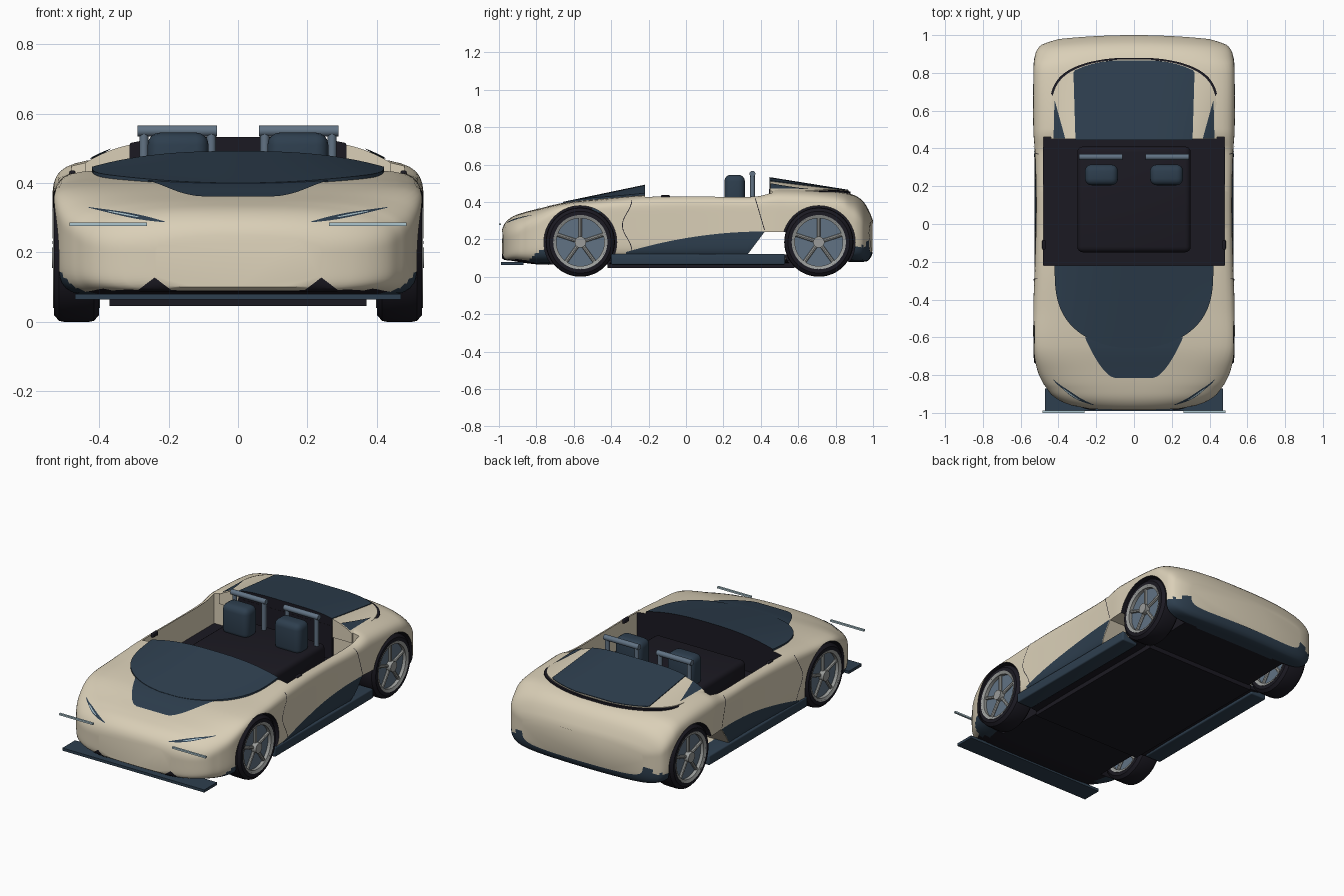
import bpy, bmesh, math
from mathutils import Vector, Matrix
from mathutils.bvhtree import BVHTree

if bpy.data.objects.get("Cube"):
    bpy.data.objects.remove(bpy.data.objects["Cube"])
COLOURS = {"cream": (.7, .625, .475), "slate": (.027, .049, .077), "black": (.011, .01, .016),
           "steel_blue": (.12, .17, .23), "pale_blue": (.42, .57, .63), "grey": (.32, .33, .32)}
MATS, parts = [], []
for name, rgb in COLOURS.items():
    m = bpy.data.materials.new(name)
    m.use_nodes = True
    m.diffuse_color = (*rgb, 1)
    m.node_tree.nodes["Principled BSDF"].inputs["Base Color"].default_value = (*rgb, 1)
    MATS.append(m)
CREAM, SLATE, BLACK, STEEL, PALE, GREY = range(6)
X, Y, Z = Vector((1, 0, 0)), Vector((0, 1, 0)), Vector((0, 0, 1))

def finish(bm, name, mat=0, rule=None):
    """Turn a bmesh into a named object, coloured whole or by a rule on faces."""
    bmesh.ops.recalc_face_normals(bm, faces=bm.faces)
    mesh = bpy.data.meshes.new(name)
    bm.to_mesh(mesh)
    bm.free()
    for m in MATS:
        mesh.materials.append(m)
    for p in mesh.polygons:
        p.material_index = rule(p.center, p.normal) if rule else mat
    ob = bpy.data.objects.new(name, mesh)
    bpy.context.collection.objects.link(ob)
    parts.append(ob)
    return ob

def box(name, lo, hi, mat, bevel=0):
    bm, lo, hi = bmesh.new(), Vector(lo), Vector(hi)
    bmesh.ops.create_cube(bm, matrix=Matrix.Translation((lo + hi) / 2) @ Matrix.Diagonal((*(hi - lo), 1)))
    if bevel:
        bmesh.ops.bevel(bm, geom=bm.edges[:], offset=bevel, segments=4, profile=.5, affect='EDGES')
    return finish(bm, name, mat)

def add_rod(bm, a, b, r, sides=16):
    a, b = Vector(a), Vector(b)
    mtx = Matrix.Translation((a + b) / 2) @ (b - a).to_track_quat('Z', 'Y').to_matrix().to_4x4()
    bmesh.ops.create_cone(bm, cap_ends=True, segments=sides, radius1=r, radius2=r,
                          depth=(b - a).length, matrix=mtx)

def skin(bm, rings, closed=False):
    """Bridge equal rings of vertices."""
    for p, q in zip(rings, rings[1:] + rings[:1] if closed else rings[1:]):
        for j in range(len(p)):
            k = (j + 1) % len(p)
            bm.faces.new((p[j], p[k], q[k], q[j]))

# Body sections: y, half width, bottom, widest height, top, roundness
KEYS = [(-.985, .24, .1, .2, .25, 2.5), (-.97, .34, .09, .2, .285, 2.5),
        (-.93, .42, .085, .21, .32, 2.7), (-.87, .465, .075, .23, .343, 3),
        (-.78, .51, .065, .26, .366, 4), (-.65, .533, .065, .29, .396, 7.5),
        (-.45, .533, .065, .29, .418, 7.5), (-.2, .525, .07, .28, .44, 8),
        (.1, .518, .07, .28, .44, 9), (.38, .525, .07, .29, .442, 8),
        (.5, .533, .07, .31, .476, 5.5), (.8, .533, .08, .31, .457, 5),
        (.9, .525, .08, .29, .436, 3.4), (.95, .51, .08, .28, .40, 3),
        (.98, .48, .09, .26, .35, 3), (1.0, .4, .13, .25, .3, 3)]

def section(y):
    """Smoothly interpolate the section values at y."""
    k = max(i for i in range(len(KEYS) - 1) if KEYS[i][0] <= y + 1e-6)
    a, b, p, q = KEYS[k], KEYS[k + 1], KEYS[max(k - 1, 0)], KEYS[min(k + 2, len(KEYS) - 1)]
    h = b[0] - a[0]
    t = (y - a[0]) / h
    for c in range(1, 6):
        m0, m1 = (b[c] - p[c]) / (b[0] - p[0]) * h, (q[c] - a[c]) / (q[0] - a[0]) * h
        yield ((2*t**3 - 3*t**2 + 1) * a[c] + (t**3 - 2*t**2 + t) * m0
               + (3*t**2 - 2*t**3) * b[c] + (t**3 - t**2) * m1)

def body_ring(bm, y, count=104):
    w, zb, zm, zt, n = section(y)
    verts = []
    for a in (math.tau * i / count for i in range(count)):
        c, s = math.cos(a), math.sin(a)
        e = n if s >= 0 else 7
        r = (abs(c) ** e + abs(s) ** e) ** (-1 / e)
        bow = (max(0, -y - .85) - max(0, y - .85)) * .22 * (c * r * w / .5) ** 2
        verts.append(bm.verts.new((c * r * w, y + bow, zm + s * r * (zt - zm if s >= 0 else zm - zb))))
    return verts

bm = bmesh.new()
rings = [body_ring(bm, -.985 + 1.985 * i / 160) for i in range(161)]
skin(bm, rings)
bm.faces.new(rings[0])
bm.faces.new(rings[-1])
body = finish(bm, "body_shell", CREAM)

# Cutters: cockpit, gap ahead of the rear wheels, wheel wells
AXLES, WHEEL_Z, SIDES = (-.565, .71), .185, ((1, "left"), (-1, "right"))
cutters = [box("cockpit_cutter", (-.48, -.22, .27), (.48, .46, .8), BLACK)]
bm = bmesh.new()
skin(bm, [[bm.verts.new((x, y, z)) for y, z in ((.33, .12), (.42, .24), (.56, .24), (.56, .12))] for x in (-.7, .7)])
bmesh.ops.holes_fill(bm, edges=bm.edges)
cutters.append(finish(bm, "gap_cutter", BLACK))
for y in AXLES:
    for s, side in SIDES:
        bm = bmesh.new()
        add_rod(bm, (s * .36, y, WHEEL_Z), (s * .7, y, WHEEL_Z), .195, 56)
        cutters.append(finish(bm, "well_cutter", BLACK))
bpy.context.view_layer.objects.active = body
for c in cutters:
    mod = body.modifiers.new("cut", 'BOOLEAN')
    mod.operation, mod.solver, mod.object = 'DIFFERENCE', 'EXACT', c
    bpy.ops.object.modifier_apply(modifier=mod.name)
    parts.remove(c)
    bpy.data.objects.remove(c)

def body_rule(c, n):
    x, y, z = abs(c.x), c.y, c.z
    if x > .355 and any(math.hypot(y - a, z - WHEEL_Z) < .1954 for a in AXLES):
        return BLACK                                   # wheel wells
    if x < .481 and -.221 < y < .455 and z > .26 and abs(n.x) < .7:
        return BLACK                                   # cockpit floor and front
    if y > .88 and z < (.182 + .012 * math.cos(16 * x) if x < .45 else .165):
        return SLATE                                   # rear bumper
    if -.86 < y < -.7 and x > .4 and z < .08 + .7 * (y + .86):
        return SLATE                                   # front corners
    return BLACK if n.z < -.92 and z < .14 else CREAM  # underside

for p in body.data.polygons:
    p.material_index = body_rule(p.center, p.normal)

def canopy(name, y0, y1, width, height, base, rule):
    """Domed panel with a skirt that sinks into the body."""
    bm = bmesh.new()
    bmesh.ops.create_grid(bm, x_segments=48, y_segments=40, size=1)
    for v in bm.verts:
        y = y0 + (y1 - y0) * (v.co.y + 1) / 2
        x = v.co.x * width(y)
        v.co = (x, y, height(x, y))
    for g in bmesh.ops.extrude_face_region(bm, geom=bm.faces[:])["geom"]:
        if isinstance(g, bmesh.types.BMVert):
            g.co.z = base
    return finish(bm, name, rule=rule)

# Windscreen, rear buttresses, their dark seal and the rear deck
screen = lambda y: (y + .66) / .44
canopy("windscreen", -.657, -.22, lambda y: .42 * math.sqrt(1 - (1 - screen(y)) ** 3),
       lambda x, y: .4 + .092 * screen(y) - .045 * screen(y) * abs(x / .42) ** 2.6, .34,
       lambda c, n: BLACK if n.y > .5 or n.z < -.5 else SLATE)
deck = lambda y: (.874 - y) / .424
deck_width = lambda y: .44 * math.sqrt(1 - (1 - deck(y)) ** 5)
deck_height = lambda x, y: .46 + .068 * deck(y) - .07 * deck(y) * (x / .44) ** 4
buttress = canopy("rear_buttresses", .45, .872, deck_width, deck_height, .40,
                  lambda c, n: BLACK if n.y < -.5 and abs(c.x) < .31 else CREAM)
canopy("deck_seal", .62, .88, lambda y: deck_width(min(y - .008, .872)) + .01,
       lambda x, y: deck_height(x, y) - .004, .40, lambda c, n: BLACK)
canopy("rear_deck", .446, .866, lambda y: min(.31 + .03 * (y - .45), deck_width(y) - .01),
       lambda x, y: deck_height(x, y) + .004, .40, lambda c, n: BLACK if n.y < -.5 else SLATE)

# Thin details laid on a surface
graph = bpy.context.evaluated_depsgraph_get()
body_tree, deck_tree = BVHTree.FromObject(body, graph), BVHTree.FromObject(buttress, graph)

def decal(name, path, width, mat, axis, across, lift=.004, tree=body_tree, steps=32):
    """Strip following path(t), projected along an axis."""
    bm, prev = bmesh.new(), None
    for t in (i / steps for i in range(steps + 1)):
        hits = [tree.ray_cast(Vector(path(t)) + across * k / 4 * width(t) - axis * 2, axis)[0] for k in range(-4, 5)]
        row = [bm.verts.new(h - axis * lift) for h in hits] if all(hits) else None
        if prev and row:
            for j in range(8):
                bm.faces.new((prev[j], prev[j + 1], row[j + 1], row[j]))
        prev = row
    finish(bm, name, mat)

decal("hood_panel", lambda t: (0, -.815 + .215 * t, 0), lambda t: .1 + .16 * t ** .6, SLATE, -Z, X)
arc = lambda t: math.sin(math.pi * t)
door_y = lambda t: -.32 + .74 * t
door_top = lambda t: .242 - .11 * (1 - t) ** 2
door_low = lambda t: max(.115, .121 + 1.334 * (door_y(t) - .33))
for s, side in SIDES:
    lamp = lambda t: (s * (.21 + .22 * t), 0, .288 + .042 * t)
    decal(side + "_headlamp", lamp, lambda t: .001 + .008 * arc(t) * (1 - .6 * t), SLATE, Y, Z)
    decal(side + "_headlamp_lens", lambda t: lamp(.35 + .4 * t), lambda t: .001 + .001 * arc(t), PALE, Y, Z, .007)
    notch = lambda t: .001 + .019 * (1 - abs(2 * t - 1))
    decal(side + "_nose_notch", lambda t: (s * (.19 + .1 * t), 0, .088 + notch(t)), notch, BLACK, Y, Z)
    decal(side + "_lower_door_panel", lambda t: (0, door_y(t), (door_top(t) + door_low(t)) / 2),
          lambda t: max(.0005, (door_top(t) - door_low(t)) / 2), SLATE, -s * X, Z)
    decal(side + "_door_front_seam", lambda t: (0, -.29 - .05 * arc(t) ** 2, .41 - .27 * t),
          lambda t: .002, BLACK, -s * X, Y)
    decal(side + "_door_rear_seam", lambda t: (0, .37 + .05 * t, .42 - .17 * t), lambda t: .002, BLACK, -s * X, Y)
    decal(side + "_quarter_window", lambda t: (s * (.395 + .025 * t), .452 + .2 * t, 0),
          lambda t: .001 + .03 * (1 - t), SLATE, -Z, X, .005, deck_tree)

# Interior, floor, splitter, skirts and roll hoops
box("cockpit_tub", (-.3, -.15, .25), (.3, .41, .38), BLACK, .03)
box("rear_bulkhead", (-.31, .445, .265), (.31, .462, .47), BLACK)
box("floor_pan", (-.37, -.42, .046), (.37, .58, .09), BLACK)
box("front_splitter", (-.47, -.99, .064), (.47, -.87, .08), SLATE)
for s, side in SIDES:
    for name, x, y, z, mat, bevel in (("_side_skirt", (.42, .526), (-.4, .53), (.064, .122), SLATE, .008),
                                      ("_headrest", (.085, .26), (.205, .315), (.36, .545), SLATE, .035),
                                      ("_door_handle", (.468, .486), (-.135, -.085), (.41, .436), BLACK, .006),
                                      ("_light_bar", (.262, .485), (-1.0, -.988), (.276, .286), PALE, 0)):
        lo, hi = sorted((s * x[0], s * x[1]))
        box(side + name, (lo, y[0], z[0]), (hi, y[1], z[1]), mat, bevel)
    bm = bmesh.new()
    add_rod(bm, (s * .06, .355, .55), (s * .29, .355, .55), .016)
    for x in (.077, .271):
        add_rod(bm, (s * x, .355, .37), (s * x, .355, .55), .013)
    finish(bm, side + "_roll_hoop", STEEL)

# Wheels
PROFILES = {"tyre": [(-.065, .14), (-.065, .165), (-.05, .182), (-.035, .185),
                     (.035, .185), (.05, .182), (.065, .165), (.065, .14)],
            "rim": [(-.06, .128), (-.067, .145), (.067, .145), (.06, .128)]}
for y, end in zip(AXLES, ("front", "rear")):
    for s, side in SIDES:
        for piece, mat in (("tyre", BLACK), ("rim", GREY), ("disc", STEEL), ("spokes", GREY)):
            bm = bmesh.new()
            if piece == "disc":
                add_rod(bm, (-.04, 0, 0), (.04, 0, 0), .132, 40)
            elif piece == "spokes":
                add_rod(bm, (-.07, 0, 0), (.07, 0, 0), .03, 24)
                for a in (math.tau * i / 5 for i in range(5)):
                    for x in (-.045, .045):
                        add_rod(bm, (x, 0, 0), (x, -.135 * math.sin(a), .135 * math.cos(a)), .01, 8)
            else:
                skin(bm, [[bm.verts.new((x, r * math.cos(a), r * math.sin(a))) for x, r in PROFILES[piece]]
                          for a in (math.tau * i / 48 for i in range(48))], closed=True)
            finish(bm, f"{end}_{side}_{piece}", mat).location = (s * .465, y, WHEEL_Z)
bpy.ops.object.select_all(action='DESELECT')
for ob in parts:
    ob.select_set(True)
bpy.ops.object.shade_smooth_by_angle(angle=math.radians(35))
